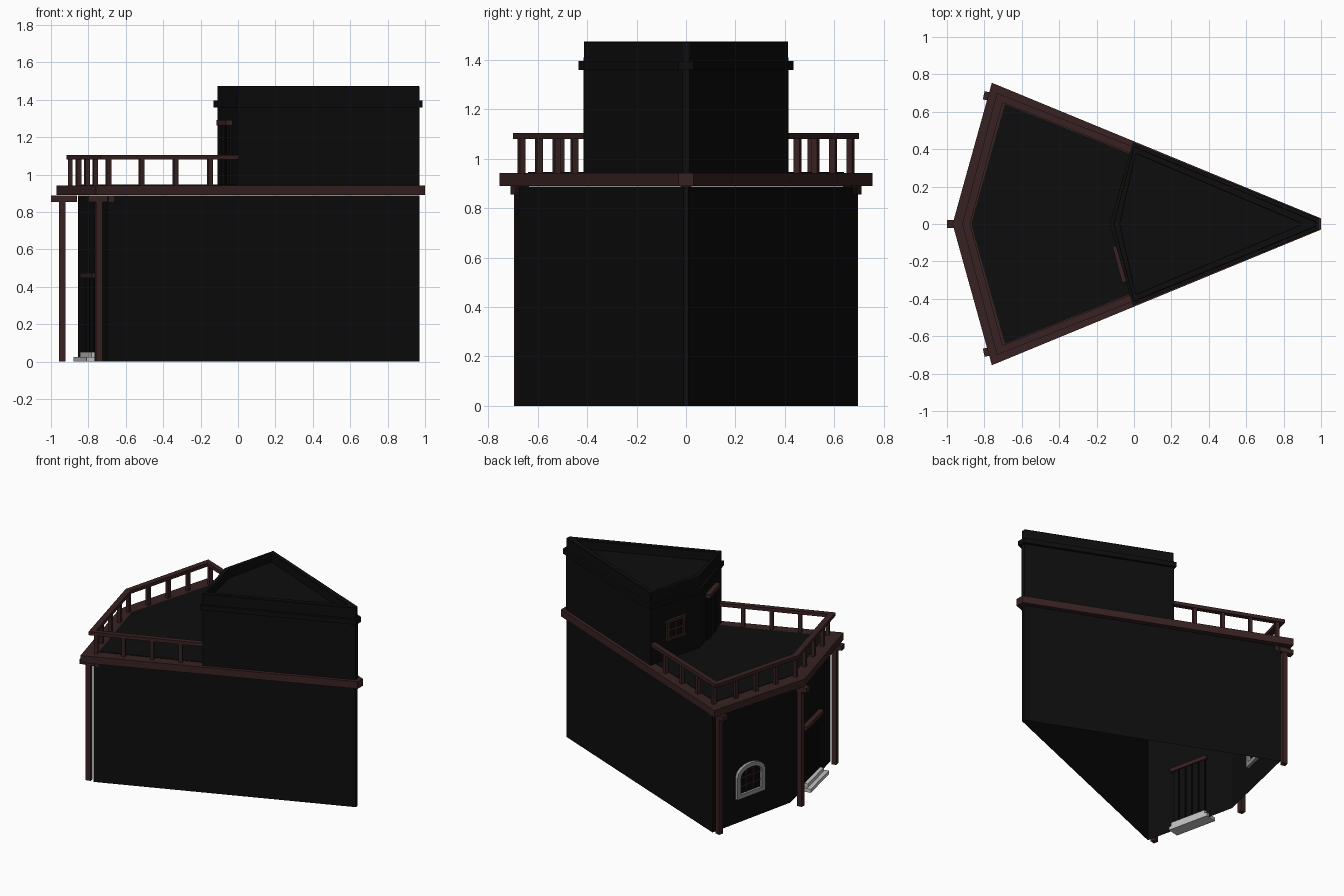
import bpy, bmesh, math
from mathutils import Matrix, Vector

if "Cube" in bpy.data.objects:
    bpy.data.objects.remove(bpy.data.objects["Cube"])


def material(name, r, g, b):
    m = bpy.data.materials.new(name)
    m.use_nodes = True
    m.diffuse_color = (r, g, b, 1)
    m.node_tree.nodes["Principled BSDF"].inputs["Base Color"].default_value = (r, g, b, 1)
    return m


BLACK = material("black_wall", .004, .004, .004)
PANE = material("dark_pane", .003, .003, .003)
BROWN = material("dark_red_wood", .04, .016, .016)
GREY = material("grey_stone", .3, .3, .3)
PALE = material("pale_stone", .55, .55, .55)


def finish(name, bm, mat, matrix=None):
    if matrix:
        bm.transform(matrix)
    bmesh.ops.recalc_face_normals(bm, faces=bm.faces)
    me = bpy.data.meshes.new(name)
    bm.to_mesh(me)
    bm.free()
    me.materials.append(mat)
    ob = bpy.data.objects.new(name, me)
    bpy.context.collection.objects.link(ob)
    return ob


def prism(name, outline, z0, z1, mat, matrix=None, bottom=True):
    bm = bmesh.new()
    lo = [bm.verts.new((x, y, z0)) for x, y in outline]
    hi = [bm.verts.new((x, y, z1)) for x, y in outline]
    bm.faces.new(hi)
    if bottom:
        bm.faces.new(lo[::-1])
    for i in range(len(lo)):
        j = (i + 1) % len(lo)
        bm.faces.new((lo[i], lo[j], hi[j], hi[i]))
    return finish(name, bm, mat, matrix)


def strip(name, outer, inner, z0, z1, mat, closed=True, matrix=None):
    """Mitred band between two matching outlines."""
    bm = bmesh.new()
    rows = [[bm.verts.new(p) for p in ((*o, z0), (*o, z1), (*i, z1), (*i, z0))]
            for o, i in zip(outer, inner)]
    n = len(rows)
    for k in range(n if closed else n - 1):
        a, b = rows[k], rows[(k + 1) % n]
        for q in range(4):
            r = (q + 1) % 4
            bm.faces.new((a[q], b[q], b[r], a[r]))
    if not closed:
        bm.faces.new(rows[0])
        bm.faces.new(rows[-1][::-1])
    return finish(name, bm, mat, matrix)


def box(name, size, centre, mat, matrix=None):
    bm = bmesh.new()
    bmesh.ops.create_cube(bm, size=1)
    bm.transform(Matrix.Translation(centre) @ Matrix.Diagonal((*size, 1)))
    return finish(name, bm, mat, matrix)


def kite(tip, tip_w, cx, cy, vx):
    return [(tip, -tip_w), (tip, tip_w), (cx, cy), (vx, 0), (cx, -cy)]


def wall_frame(a, b):
    """Local axes on a wall: x along it, y outward, z up, origin mid base."""
    a, b = Vector((*a, 0)), Vector((*b, 0))
    x = (a - b).normalized()
    y = Vector((0, 0, 1)).cross(x)
    m = Matrix((x, y, (0, 0, 1))).transposed().to_4x4()
    m.translation = (a + b) / 2
    return m


# Lower storey, open underneath
body = kite(.97, .01, -.70, .69, -.855)
prism("lower_walls", body, 0, .888, BLACK, bottom=False)

# Terrace slab and its dark floor
prism("terrace_slab", kite(1, .03, -.76, .755, -.97), .89, .943, BROWN)
prism("terrace_floor", kite(.90, .01, -.69, .64, -.87), .94, .946, BLACK)

# Upper storey with recessed roof, parapet and band
tower = kite(.97, .015, 0, .415, -.11)
prism("upper_walls", tower, .93, 1.41, BLACK)
parapet = strip("parapet", tower, kite(.89, .004, .01, .375, -.075), 1.36, 1.475, BLACK)
bev = parapet.modifiers.new("soft_edge", "BEVEL")
bev.width = .006
strip("parapet_band", kite(.987, .03, -.005, .435, -.13), kite(.96, .01, 0, .40, -.10),
      1.36, 1.395, BLACK)

# Handrail and balusters
rail_out = [(0, .412), (-.733, .70), (-.918, 0), (-.733, -.70), (0, -.412)]
rail_in = [(0, .372), (-.703, .65), (-.876, 0), (-.703, -.65), (0, -.372)]
strip("handrail", rail_out, rail_in, 1.08, 1.105, BROWN, closed=False)
rail_mid = [(Vector(o) + Vector(i)) / 2 for o, i in zip(rail_out, rail_in)]


def baluster(p, a, b):
    m = wall_frame(a, b)
    m.translation = (p.x, p.y, 0)
    box("baluster", (.025, .025, .15), (0, 0, 1.012), BROWN, m)


for k in range(4):
    a, b = rail_mid[k], rail_mid[k + 1]
    if k in (1, 2):
        stops = (.25, .5, .75)
    else:
        stops = (.21, .465, .72, .965)
        stops = stops if k == 0 else [1 - s for s in stops]
    for s in stops:
        baluster(a.lerp(b, s), a, b)
baluster(rail_mid[2], (0, 1), (0, -1))

# Terrace posts with the beams they carry
for x, y, turn in ((-.94, 0, 0), (-.745, .675, -.22), (-.745, -.675, .22)):
    m = Matrix.Translation((x, y, 0)) @ Matrix.Rotation(turn, 4, "Z")
    box("terrace_post", (.036, .036, .86), (0, 0, .43), BROWN, m)
    box("terrace_beam", (.14, .045, .035), (.01, 0, .872), BROWN, m)


def plank_door(m, w, z0, z1):
    n = 5
    step = w / n
    box("door_back", (w, .008, z1 - z0), (0, 0, (z0 + z1) / 2), PANE, m)
    for i in range(n):
        box("door_plank", (step * .86, .024, z1 - z0),
            ((i + .5) * step - w / 2, 0, (z0 + z1) / 2), BLACK, m)
    box("door_lintel", (w + .03, .055, .028), (0, .008, z1 + .014), BROWN, m)


# Doors on the front-facing half of the wide end
low_door = wall_frame(body[3], body[4])
plank_door(low_door, .27, .05, .447)
plank_door(wall_frame(tower[3], tower[4]), .17, .945, 1.263)

# Door steps
box("lower_step", (.32, .09, .026), (0, .023, .013), PALE, low_door)
box("upper_step", (.28, .06, .026), (0, .008, .039), PALE, low_door)


def arch(w, z0, z1, rise):
    pts = [(-w / 2, z0)]
    for i in range(9):
        a = math.pi * (1 - i / 8)
        pts.append((w / 2 * math.cos(a), z1 + rise * math.sin(a)))
    return pts + [(w / 2, z0)]


# Arched window of the lower storey
m = wall_frame(body[2], body[3])
upright = m @ Matrix.Translation((.02, 0, 0)) @ Matrix.Rotation(math.pi / 2, 4, "X")
strip("arched_window_frame", arch(.25, .18, .345, .075), arch(.19, .21, .335, .055),
      -.022, .022, GREY, matrix=upright)
prism("arched_window_pane", arch(.20, .20, .34, .057), -.004, .004, PANE, upright)
for u in (-.032, .032):
    box("window_bar", (.009, .016, .17), (.02 + u, 0, .295), BROWN, m)
for z in (.265, .325):
    box("window_bar", (.19, .016, .009), (.02, 0, z), BROWN, m)

# Square window of the upper storey
m = wall_frame(tower[2], tower[3])
box("upper_window_pane", (.14, .008, .12), (0, .001, 1.16), PANE, m)
for s in (-1, 1):
    box("upper_window_jamb", (.02, .03, .14), (s * .068, 0, 1.16), BROWN, m)
    box("upper_window_rail", (.175, .034, .02), (0, 0, 1.16 + s * .065), BROWN, m)
box("upper_window_bar", (.012, .022, .12), (0, 0, 1.16), BROWN, m)
box("upper_window_bar", (.12, .022, .012), (0, 0, 1.16), BROWN, m)
